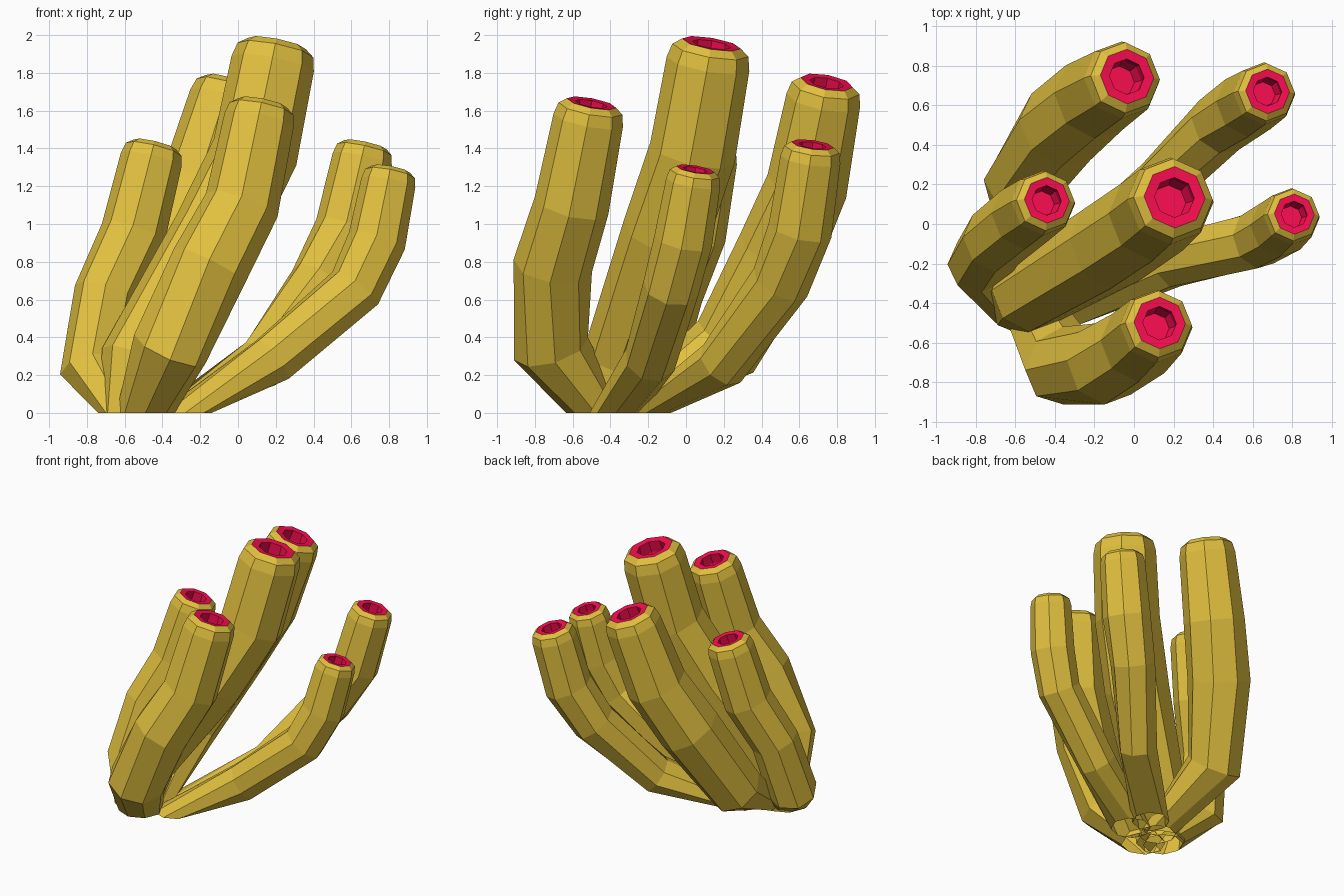
import bpy, bmesh, math
from mathutils import Vector

if "Cube" in bpy.data.objects:
    bpy.data.objects.remove(bpy.data.objects["Cube"])

def material(name, color):
    m = bpy.data.materials.new(name)
    m.diffuse_color = color
    m.use_nodes = True
    m.node_tree.nodes["Principled BSDF"].inputs["Base Color"].default_value = m.diffuse_color
    return m

YELLOW = material("sponge_yellow", (0.76, 0.53, 0.05, 1))
RED = material("mouth_red", (0.95, 0.004, 0.08, 1))
SIDES = 8

def ring(bm, center, normal, radius):
    """Octagon perpendicular to the normal."""
    n = normal.normalized()
    u = Vector((1, 0, 0))
    u = (u - n * u.dot(n)).normalized()
    v = n.cross(u)
    out = []
    for i in range(SIDES):
        a = 2 * math.pi * i / SIDES
        p = center + radius * (u * math.cos(a) + v * math.sin(a))
        p.z = max(p.z, 0)
        out.append(bm.verts.new(p))
    return out

def tube(name, radii, path):
    """Bent tube, open at the foot; path runs from foot to centre of the mouth."""
    bm = bmesh.new()
    pts = [Vector(p) for p in path]
    tip = pts[-1]
    axis = (tip - pts[-2]).normalized()
    R = radii[-1]
    rings = []
    # body
    for i, p in enumerate(pts[:-1]):
        if i == 0:
            n = Vector((0, 0, 1))
        else:
            n = (p - pts[i - 1]).normalized() + (pts[i + 1] - p).normalized()
        rings.append(ring(bm, p, n, radii[i]))
    # shoulder, rim, red lip and hollow mouth
    for depth, f in ((0.5, 1.0), (0.16, 0.92), (0, 0.71), (0.02, 0.46),
                     (0.4, 0.5), (0.7, 0.4)):
        rings.append(ring(bm, tip - axis * depth * R, axis, R * f))
    first_red = len(pts) + 1
    for k in range(len(rings) - 1):
        a, b = rings[k], rings[k + 1]
        for i in range(SIDES):
            j = (i + 1) % SIDES
            f = bm.faces.new((a[i], a[j], b[j], b[i]))
            f.material_index = int(k >= first_red)
    bm.faces.new(rings[-1]).material_index = 1
    me = bpy.data.meshes.new(name)
    bm.to_mesh(me)
    bm.free()
    me.materials.append(YELLOW)
    me.materials.append(RED)
    bpy.context.collection.objects.link(bpy.data.objects.new(name, me))

tube("centre_tube", (0.17, 0.2, 0.23, 0.23, 0.222),
     [(-.57, -.39, 0), (-.53, -.35, .28), (-.12, -.11, .95), (.09, .035, 1.38), (.205, .135, 1.955)])
tube("back_left_tube", (0.13, 0.2, 0.225, 0.217, 0.198),
     [(-.48, -.32, 0), (-.56, .21, .35), (-.37, .49, .85), (-.2, .64, 1.2), (-.035, .745, 1.75)])
tube("back_right_tube", (0.13, 0.14, 0.16, 0.17, 0.16),
     [(-.33, -.21, 0), (.12, .19, .26), (.43, .5, .69), (.575, .605, .97), (.675, .67, 1.42)])
tube("right_tube", (0.14, 0.14, 0.15, 0.155, 0.145),
     [(-.28, -.37, 0), (.18, -.19, .28), (.62, -.08, .66), (.735, -.015, .91), (.81, .05, 1.29)])
tube("front_tube", (0.155, 0.205, 0.21, 0.2, 0.187),
     [(-.49, -.48, 0), (-.36, -.715, .34), (-.15, -.705, .78), (.02, -.605, 1.1), (.13, -.50, 1.64)])
tube("left_tube", (0.14, 0.175, 0.17, 0.174, 0.165),
     [(-.60, -.40, 0), (-.77, -.19, .23), (-.70, -.08, .63), (-.555, .04, .95), (-.44, .12, 1.42)])
